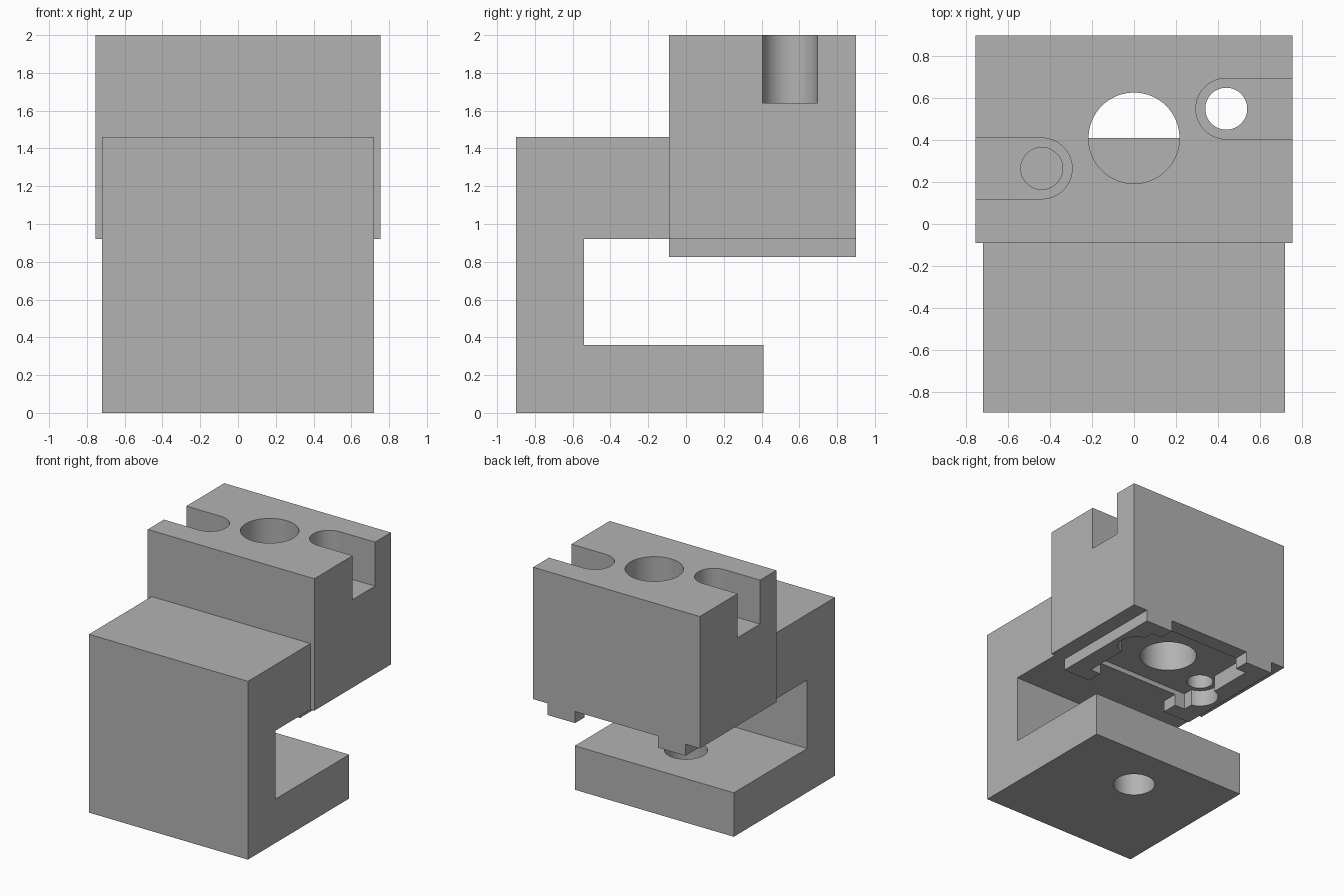
import bpy, bmesh, math

if "Cube" in bpy.data.objects:
    bpy.data.objects.remove(bpy.data.objects["Cube"])

grey = bpy.data.materials.new("machined_grey")
grey.diffuse_color = (0.45, 0.45, 0.45, 1)
grey.use_nodes = True
grey.node_tree.nodes["Principled BSDF"].inputs["Base Color"].default_value = grey.diffuse_color


def make(name, bm):
    bmesh.ops.recalc_face_normals(bm, faces=bm.faces)
    mesh = bpy.data.meshes.new(name)
    bm.to_mesh(mesh)
    bm.free()
    obj = bpy.data.objects.new(name, mesh)
    bpy.context.collection.objects.link(obj)
    mesh.materials.append(grey)
    return obj


def prism(name, points, axis, lo, hi):
    """Extrude a closed outline along x (points are y,z) or z (points are x,y)."""
    bm = bmesh.new()
    place = (lambda p: (lo, *p)) if axis == "x" else (lambda p: (*p, lo))
    face = bm.faces.new([bm.verts.new(place(p)) for p in points])
    new = bmesh.ops.extrude_face_region(bm, geom=[face])["geom"]
    move = (hi - lo, 0, 0) if axis == "x" else (0, 0, hi - lo)
    bmesh.ops.translate(bm, vec=move, verts=[v for v in new if isinstance(v, bmesh.types.BMVert)])
    return make(name, bm)


def box(name, x0, x1, y0, y1, z0, z1):
    return prism(name, [(x0, y0), (x1, y0), (x1, y1), (x0, y1)], "z", z0, z1)


def hole(name, x, y, r, z0, z1, n=64):
    pts = [(x + r * math.cos(2 * math.pi * i / n), y + r * math.sin(2 * math.pi * i / n)) for i in range(n)]
    return prism(name, pts, "z", z0, z1)


def combine(target, tool, operation):
    mod = target.modifiers.new(operation.lower(), "BOOLEAN")
    mod.operation, mod.solver, mod.object = operation, "EXACT", tool
    bpy.context.view_layer.objects.active = target
    bpy.ops.object.modifier_apply(modifier=mod.name)
    bpy.data.objects.remove(tool, do_unlink=True)


# C-shaped frame: base arm, upright and upper arm
bracket = prism("clamp_bracket", [(-0.9, 0), (0.41, 0), (0.41, 0.36), (-0.54, 0.36),
                                  (-0.54, 0.92), (0, 0.92), (0, 1.46), (-0.9, 1.46)], "x", -0.72, 0.72)

# Head block on the upper arm
combine(bracket, box("head_block", -0.755, 0.755, -0.09, 0.9, 0.92, 2.0), "UNION")

# Two guide rails under the head
for s in (-1, 1):
    a, b = sorted((s * 0.375, s * 0.625))
    combine(bracket, box("guide_rail", a, b, -0.09, 0.9, 0.825, 0.95), "UNION")

# Shallow pocket under the head
combine(bracket, box("pocket", -0.47, 0.47, 0.045, 0.775, 0.7, 0.96), "DIFFERENCE")

# Centre bore, and the bolt hole in the base arm
combine(bracket, hole("centre_bore", 0, 0.41, 0.217, 0.7, 2.2), "DIFFERENCE")
combine(bracket, hole("base_hole", 0, 0, 0.16, -0.2, 0.5), "DIFFERENCE")

# Side slots with a bolt hole and a counterbore underneath
for s, y in ((1, 0.55), (-1, 0.265)):
    r, cx, n = 0.145, 0.44, 32
    pts = [(0.9, y - r)]
    for i in range(n + 1):
        t = -math.pi / 2 - math.pi * i / n
        pts.append((cx + r * math.cos(t), y + r * math.sin(t)))
    pts.append((0.9, y + r))
    combine(bracket, prism("slot", [(s * px, py) for px, py in pts], "z", 1.64, 2.2), "DIFFERENCE")
    combine(bracket, hole("bolt_hole", s * cx, y, 0.1, 0.7, 1.8), "DIFFERENCE")
    combine(bracket, hole("counterbore", s * cx, y, 0.14, 0.7, 0.96), "DIFFERENCE")

# Smooth bores, sharp edges
bpy.ops.object.select_all(action="DESELECT")
bracket.select_set(True)
bpy.context.view_layer.objects.active = bracket
bpy.ops.object.shade_smooth_by_angle(angle=math.radians(30))
